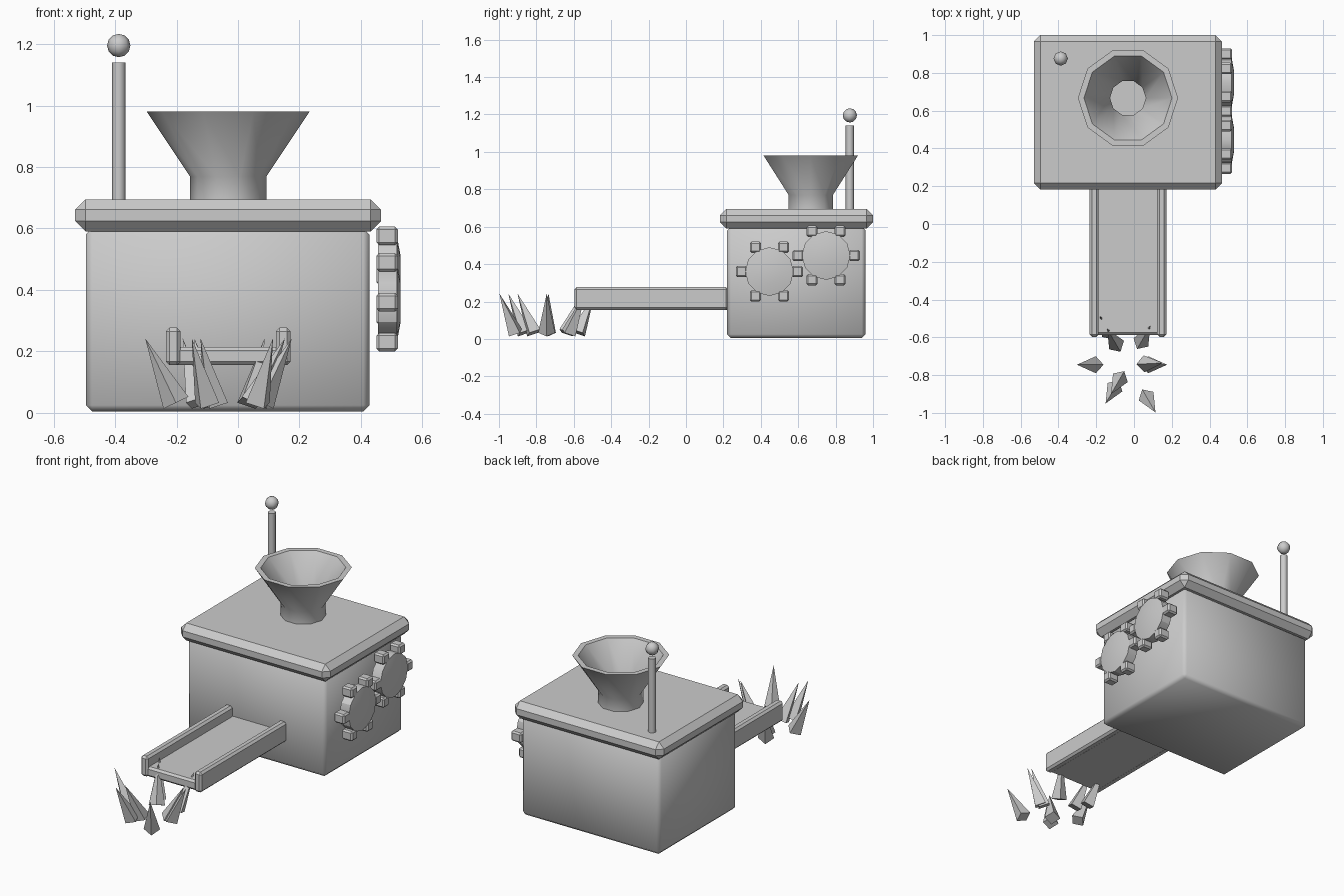
import bpy, bmesh, math
from mathutils import Matrix, Vector

if "Cube" in bpy.data.objects:
    bpy.data.objects.remove(bpy.data.objects["Cube"])


def finish(name, bm, smooth=None):
    bmesh.ops.recalc_face_normals(bm, faces=bm.faces)
    me = bpy.data.meshes.new(name)
    bm.to_mesh(me)
    bm.free()
    ob = bpy.data.objects.new(name, me)
    bpy.context.collection.objects.link(ob)
    if smooth:
        bpy.ops.object.select_all(action='DESELECT')
        ob.select_set(True)
        bpy.context.view_layer.objects.active = ob
        bpy.ops.object.shade_smooth_by_angle(angle=math.radians(smooth))
    return ob


def box(name, lo, hi, bevel, smooth=None):
    lo, hi = Vector(lo), Vector(hi)
    bm = bmesh.new()
    bmesh.ops.create_cube(bm, size=1, matrix=Matrix.Translation((lo + hi) / 2)
                          @ Matrix.Diagonal((*(hi - lo), 1)))
    bmesh.ops.bevel(bm, geom=bm.edges[:], offset=bevel, segments=1,
                    profile=0.5, affect='EDGES')
    return finish(name, bm, smooth)


def lathe(name, profile, sides, matrix, closed=False, smooth=35):
    """Revolve (radius, height) points; open profiles get end caps."""
    bm = bmesh.new()
    rings = [[bm.verts.new(matrix @ Vector((r * math.cos(a), r * math.sin(a), h)))
              for a in (2 * math.pi * i / sides for i in range(sides))]
             for r, h in profile]
    pairs = list(zip(rings, rings[1:]))
    if closed:
        pairs.append((rings[-1], rings[0]))
    else:
        bm.faces.new(rings[0])
        bm.faces.new(rings[-1])
    for a, b in pairs:
        for i in range(sides):
            j = (i + 1) % sides
            bm.faces.new((a[i], a[j], b[j], b[i]))
    return finish(name, bm, smooth)


CX = -0.032

# Housing and overhanging lid
box("body", (-0.495, 0.22, 0.005), (0.428, 0.96, 0.6), 0.02, 50)
box("lid", (-0.53, 0.182, 0.59), (0.465, 1.0, 0.695), 0.034)

# Hopper funnel with wall thickness
lathe("hopper", [(0.265, 0.98), (0.124, 0.769), (0.124, 0.685),
                 (0.095, 0.685), (0.095, 0.775), (0.233, 0.98)],
      10, Matrix.Translation((CX, 0.667, 0)), closed=True, smooth=40)

# Lever and knob
lathe("lever", [(0.022, 0.68), (0.022, 1.14)], 8,
      Matrix.Translation((-0.388, 0.876, 0)), smooth=50)
bm = bmesh.new()
bmesh.ops.create_uvsphere(bm, u_segments=8, v_segments=6, radius=0.038,
                          matrix=Matrix.Translation((-0.388, 0.876, 1.195)))
finish("lever_knob", bm, 50)

# Output chute: floor and two side rails
box("chute_floor", (-0.21, -0.587, 0.155), (0.146, 0.23, 0.215), 0.012)
for side, x in (("left", -0.211), ("right", 0.147)):
    box(f"chute_rail_{side}", (x - 0.024, -0.597, 0.155),
        (x + 0.024, 0.225, 0.277), 0.012)

# Pair of gears: slightly domed disc with six blocky teeth
for n, (y, z) in enumerate(((0.446, 0.36), (0.749, 0.446)), 1):
    turn = Matrix.Translation((0, y, z)) @ Matrix.Rotation(math.pi / 2, 4, 'Y')
    lathe(f"gear_{n}_disc", [(0.13, 0.455), (0.13, 0.517), (0.065, 0.529)],
          12, turn, smooth=30)
    for k in range(6):
        a = k * math.pi / 3
        ty, tz = y + 0.15 * math.cos(a), z + 0.15 * math.sin(a)
        box(f"gear_{n}_tooth_{k + 1}", (0.45, ty - 0.03, tz - 0.03),
            (0.52, ty + 0.03, tz + 0.03), 0.009)

# Ring of outward-leaning spikes below the chute: (angle, tip radius)
spikes = [(0, 0.207), (3, 0.185), (60, 0.237), (120, 0.296), (120, 0.22),
          (180, 0.27), (240, 0.237), (240, 0.18), (300, 0.292)]
for n, (ang, r) in enumerate(spikes, 1):
    m = (Matrix.Translation((CX, -0.745, 0))
         @ Matrix.Rotation(math.radians(ang), 4, 'Z')
         @ Matrix.Translation((r - 0.1, 0, 0.033))
         @ Matrix.Rotation(math.radians(25.5), 4, 'Y'))
    bm = bmesh.new()
    bmesh.ops.create_cone(bm, cap_ends=True, segments=4, radius1=0.045, radius2=0,
                          depth=0.232, matrix=m @ Matrix.Translation((0, 0, 0.116)))
    finish(f"spike_{n}", bm)
